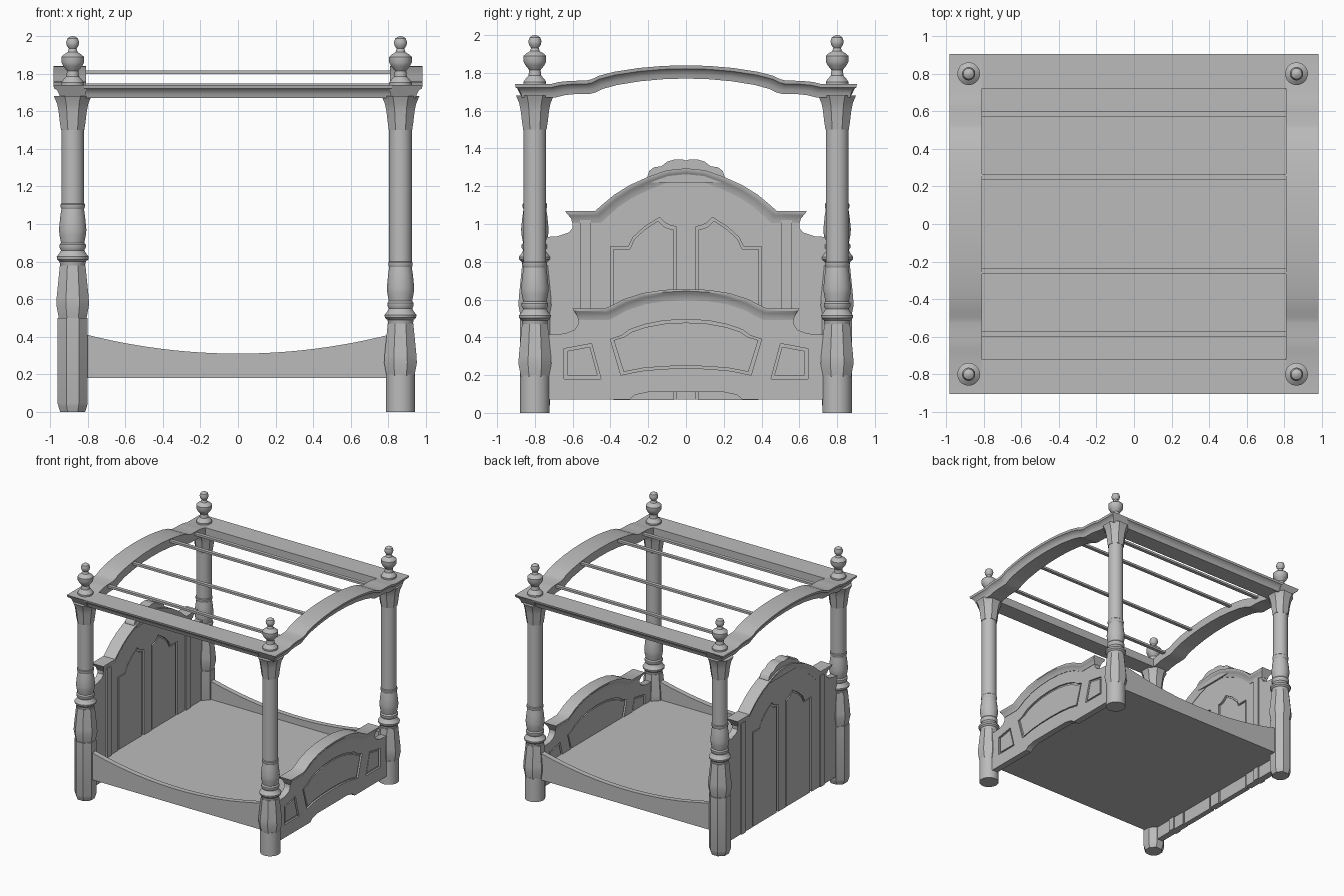
import bpy, bmesh, math
from mathutils import Vector

if "Cube" in bpy.data.objects:
    bpy.data.objects.remove(bpy.data.objects["Cube"], do_unlink=True)

gray = bpy.data.materials.new("plain_gray")
gray.use_nodes = True
gray.diffuse_color = (0.5, 0.5, 0.5, 1)
gray.node_tree.nodes["Principled BSDF"].inputs["Base Color"].default_value = (0.5, 0.5, 0.5, 1)
parts = []


def finish(name, bm, keep=True):
    bmesh.ops.recalc_face_normals(bm, faces=bm.faces)
    mesh = bpy.data.meshes.new(name)
    bm.to_mesh(mesh)
    bm.free()
    mesh.materials.append(gray)
    ob = bpy.data.objects.new(name, mesh)
    bpy.context.collection.objects.link(ob)
    if keep:
        parts.append(ob)
    return ob


def skin(bm, rings):
    """Closed tube through equal-length rings of points, capped at both ends."""
    rows = [[bm.verts.new(p) for p in r] for r in rings]
    n = len(rows[0])
    for a, b in zip(rows, rows[1:]):
        for i in range(n):
            j = (i + 1) % n
            bm.faces.new((a[i], a[j], b[j], b[i]))
    bm.faces.new(rows[0][::-1])
    bm.faces.new(rows[-1])


def lathe(name, x, y, profile, sides=24):
    bm = bmesh.new()
    k = 1 / math.cos(math.pi / sides)
    angles = [math.tau * (i + 0.5) / sides for i in range(sides)]
    skin(bm, [[(x + k * r * math.cos(a), y + k * r * math.sin(a), z) for a in angles]
              for r, z in profile])
    return finish(name, bm)


def plate(name, outline, x, t, keep=True):
    """Outline in y, z made solid along x."""
    bm = bmesh.new()
    skin(bm, [[(x + s * t / 2, y, z) for y, z in outline] for s in (-1, 1)])
    return finish(name, bm, keep)


def sweep(name, path, section, along_x=False):
    """Section of (side, drop, length scale) carried along a path of (u, z)."""
    bm = bmesh.new()
    rings = []
    for u, z in path:
        ring = [(v, u * k, z + d) for v, d, k in section]
        rings.append([(b, a, c) for a, b, c in ring] if along_x else ring)
    skin(bm, rings)
    return finish(name, bm)


def box(name, lo, hi):
    bm = bmesh.new()
    bmesh.ops.create_cube(bm, size=1)
    for v in bm.verts:
        v.co = Vector([(a + b) / 2 + c * (b - a) for a, b, c in zip(lo, hi, v.co)])
    return finish(name, bm)


def mirrored(half):
    """Half outline from the centre outward, completed to the other side."""
    return [(-y, z) for y, z in reversed(half) if y > 0] + half


def flip(outline):
    return [(-y, z) for y, z in outline]


def panel(board, name, outline, x, t):
    """Sunken border with a raised field, on both faces of a board."""
    for s in (-1, 1):
        cutter = plate("panel_cutter", outline, x + s * t / 2, 0.03, keep=False)
        cutter.hide_render = True
        mod = board.modifiers.new("panel_recess", 'BOOLEAN')
        mod.operation, mod.solver, mod.object = 'DIFFERENCE', 'EXACT', cutter
        bpy.context.view_layer.objects.active = board
        bpy.ops.object.modifier_apply(modifier=mod.name)
        bpy.data.objects.remove(cutter, do_unlink=True)
    ys, zs = zip(*outline)
    cy, cz = (min(ys) + max(ys)) / 2, (min(zs) + max(zs)) / 2
    ky, kz = [1 - 0.034 / (max(c) - min(c)) for c in (ys, zs)]
    field = [(cy + (y - cy) * ky, cz + (z - cz) * kz) for y, z in outline]
    plate(name, field, x, t - 0.01)


# Posts: foot pair on round bases, head pair on tall eight-sided blocks
HEAD, FOOT, SIDE = -0.88, 0.865, 0.80
taper = [(0.074, 0), (0.087, 0.07), (0.085, 0.11), (0.068, 0.28)]
turned = [(0.066, 0.28), (0.07, 0.3), (0.083, 0.312), (0.085, 0.326), (0.07, 0.345),
          (0.062, 0.36), (0.07, 0.375), (0.07, 0.39), (0.062, 0.4), (0.07, 0.44),
          (0.073, 0.47), (0.066, 0.54), (0.06, 0.58), (0.065, 0.59), (0.065, 0.605), (0.06, 0.61)]
capital = [(0.062, 1.5), (0.068, 1.54), (0.075, 1.6), (0.083, 1.64), (0.1, 1.68)]
finial = [(0.06, 1.735), (0.06, 1.753), (0.048, 1.77), (0.034, 1.785), (0.03, 1.815),
          (0.05, 1.84), (0.06, 1.86), (0.06, 1.89), (0.045, 1.903), (0.026, 1.915),
          (0.02, 1.933), (0.031, 1.948), (0.035, 1.966), (0.028, 1.988), (0.012, 1.998), (0.002, 2)]
for end, x, base in (("head", HEAD, 0.5), ("foot", FOOT, 0.19)):
    for side, y in (("right", -SIDE), ("left", SIDE)):
        tag = f"{end}_{side}"
        if end == "head":
            lathe(tag + "_post_block", x, y, [(0.066, 0), (0.076, 0.03), (0.08, 0.045), (0.08, 0.5)], 8)
        else:
            lathe(tag + "_post_base", x, y, [(0.078, 0), (0.078, 0.2)])
        lathe(tag + "_post_taper", x, y, [(r, z + base) for r, z in taper], 8)
        lathe(tag + "_post_turning", x, y, [(r, z + base) for r, z in turned])
        lathe(tag + "_post_shaft", x, y, [(0.06, base + 0.6), (0.06, 1.51)])
        lathe(tag + "_post_capital", x, y, capital, 8)
        lathe(tag + "_finial", x, y, finial)

# Canopy frame: two arched ends, two straight rails and four rods
arch = mirrored([(0, 1.84), (0.12, 1.837), (0.25, 1.826), (0.38, 1.806), (0.46, 1.785),
                 (0.5, 1.766), (0.53, 1.759), (0.61, 1.758), (0.67, 1.752), (0.72, 1.74), (0.905, 1.74)])
cove = [(0, 0), (0.004, -0.018), (0.02, -0.028), (0.031, -0.048), (0.037, -0.07)]
for s, tag in ((-1, "head"), (1, "foot")):
    section = [(s * (0.983 - i), d, 1 - i * 1.1) for i, d in cove]
    sweep(tag + "_canopy_arch", arch, section + [(s * 0.81, -0.07, 0.96), (s * 0.81, 0, 1)])
for s, tag in ((-1, "right"), (1, "left")):
    section = [(s * (0.905 - i * 1.1), d, 1) for i, d in cove]
    sweep(tag + "_canopy_rail", [(-0.82, 1.74), (0.82, 1.74)],
          section + [(s * 0.72, -0.07, 1), (s * 0.72, 0, 1)], along_x=True)
    for y, z in ((0.25, 1.808), (0.585, 1.74)):
        box(tag + "_canopy_rod", (-0.82, s * y - 0.015, z - 0.009), (0.82, s * y + 0.015, z + 0.009))

# Bed platform and curved side rails
box("bed_platform", (-0.87, -0.79, 0.18), (0.86, 0.79, 0.255))
for s, tag in ((-1, "right"), (1, "left")):
    bm = bmesh.new()
    xs = [-0.82 + 1.64 * i / 24 for i in range(25)]
    skin(bm, [[(x, s * (0.8 + w), z) for w, z in
               ((-0.022, 0.18), (0.022, 0.18), (0.022, 0.31 + 0.155 * x * x), (-0.022, 0.31 + 0.155 * x * x))]
              for x in xs])
    finish(tag + "_side_rail", bm)


def moulding(name, x, half, depth, scale):
    """Cornice that is wide on top and curves in below, on both faces."""
    side = [(0.055, 0, 1), (0.055, -0.2, 0.99), (0.046, -0.4, 0.97), (0.036, -0.65, scale + 0.01), (0.031, -1, scale)]
    section = [(x + v, d * depth, k) for v, d, k in side]
    section += [(x - v, d * depth, k) for v, d, k in reversed(side)]
    sweep(name, mirrored(half), section)


# Headboard with arched cornice, crest, pilasters and two tall panels
T = 0.055
head_top = [(0, 1.25), (0.2, 1.21), (0.35, 1.13), (0.47, 1.03), (0.6, 1.03), (0.6, 0.98),
            (0.62, 0.955), (0.68, 0.935), (0.76, 0.93), (0.76, 0.07)]
headboard = plate("headboard", mirrored(head_top), HEAD, T)
tall = [(0.05, 0.05), (0.05, 0.985), (0.09, 0.995), (0.115, 1.01), (0.14, 1.035), (0.22, 0.985),
        (0.28, 0.93), (0.305, 0.88), (0.4, 0.88), (0.4, 0.05)]
for tag, outline in (("left", tall), ("right", flip(tall))):
    panel(headboard, tag + "_headboard_panel", outline, HEAD, T)
    s = 1 if tag == "left" else -1
    plate(tag + "_headboard_pilaster",
          [(s * 0.505, 0.07), (s * 0.56, 0.07), (s * 0.56, 1.02), (s * 0.505, 1.02)], HEAD, 0.075)
moulding("headboard_cornice", HEAD, [(0, 1.295), (0.1, 1.285), (0.2, 1.25), (0.3, 1.205), (0.38, 1.155),
                                     (0.44, 1.105), (0.48, 1.07), (0.64, 1.07)], 0.065, 0.94)
crest = [(0, 1.336), (0.02, 1.342), (0.06, 1.342), (0.1, 1.33), (0.13, 1.306), (0.17, 1.3),
         (0.195, 1.28), (0.205, 1.25), (0.19, 1.22)]
plate("headboard_crest", mirrored(crest), HEAD, 0.085)

# Footboard with cornice, large curved panel and two corner panels
foot_top = [(0, 0.62), (0.2, 0.6), (0.35, 0.55), (0.43, 0.51), (0.57, 0.51), (0.57, 0.47),
            (0.59, 0.44), (0.64, 0.42), (0.75, 0.413), (0.75, 0.07), (0.3, 0.07), (0.27, 0.095), (0.2, 0.11)]
outline = [(-y, z) for y, z in reversed(foot_top[1:])] + foot_top
footboard = plate("footboard", outline, FOOT, T)
moulding("footboard_cornice", FOOT, [(0, 0.657), (0.12, 0.651), (0.23, 0.634), (0.33, 0.602),
                                     (0.39, 0.57), (0.43, 0.552), (0.6, 0.552)], 0.06, 0.95)
upper = [(0, 0.495), (0.12, 0.488), (0.22, 0.468), (0.3, 0.44), (0.34, 0.41), (0.4, 0.39)]
lower = [(0.345, 0.2), (0.24, 0.222), (0.12, 0.233), (0, 0.236)]
centre = mirrored(upper) + lower + flip(lower[2::-1])
panel(footboard, "footboard_centre_panel", centre, FOOT, T)
corner = [(0.645, 0.18), (0.645, 0.34), (0.5, 0.367), (0.45, 0.18)]
panel(footboard, "left_footboard_panel", corner, FOOT, T)
panel(footboard, "right_footboard_panel", flip(corner), FOOT, T)

# Smooth turned and swept surfaces while keeping their edges crisp
for ob in bpy.context.selected_objects:
    ob.select_set(False)
for ob in parts:
    ob.select_set(True)
bpy.context.view_layer.objects.active = parts[0]
bpy.ops.object.shade_smooth_by_angle(angle=math.radians(35))
